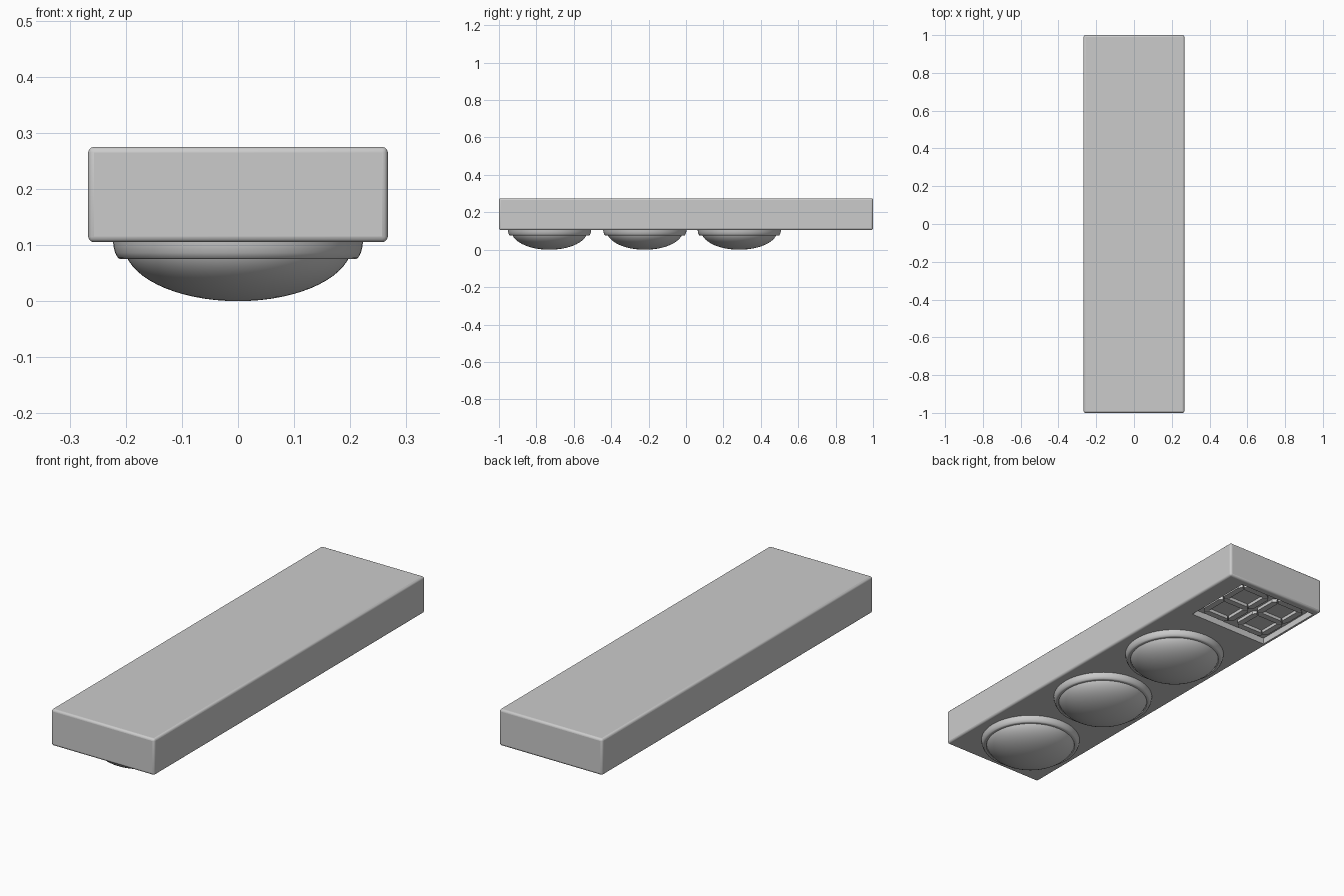
import bpy, bmesh, math
from mathutils import Matrix, Vector

cube = bpy.data.objects.get("Cube")
if cube:
    bpy.data.objects.remove(cube, do_unlink=True)

BOTTOM, TOP = 0.105, 0.275


def add_object(name, bm):
    bmesh.ops.recalc_face_normals(bm, faces=bm.faces)
    mesh = bpy.data.meshes.new(name)
    bm.to_mesh(mesh)
    bm.free()
    obj = bpy.data.objects.new(name, mesh)
    bpy.context.collection.objects.link(obj)
    return obj


def smooth(obj, angle=35):
    bpy.ops.object.select_all(action="DESELECT")
    obj.select_set(True)
    bpy.context.view_layer.objects.active = obj
    bpy.ops.object.shade_smooth_by_angle(angle=math.radians(angle))


def box(name, low, high):
    low, high = Vector(low), Vector(high)
    bm = bmesh.new()
    bmesh.ops.create_cube(bm, size=1)
    bmesh.ops.scale(bm, vec=high - low, verts=bm.verts)
    bmesh.ops.translate(bm, vec=(low + high) / 2, verts=bm.verts)
    return add_object(name, bm)


def lathe(name, profile, y, steps=64):
    bm = bmesh.new()
    verts = [bm.verts.new((r, 0, z)) for r, z in profile]
    edges = [bm.edges.new(pair) for pair in zip(verts, verts[1:])]
    bmesh.ops.spin(bm, geom=verts + edges, cent=(0, 0, 0), axis=(0, 0, 1),
                   angle=math.tau, steps=steps)
    bmesh.ops.remove_doubles(bm, verts=bm.verts, dist=1e-5)
    bmesh.ops.translate(bm, vec=(0, y, 0), verts=bm.verts)
    obj = add_object(name, bm)
    smooth(obj)
    return obj


# Housing with rounded edges and a recessed display window underneath
win_x, win_y, depth = (-0.25, 0.17), (0.615, 0.965), 0.03
housing = box("housing", (-0.267, -1, BOTTOM), (0.267, 1, TOP))
bevel = housing.modifiers.new("rounding", "BEVEL")
bevel.width, bevel.segments = 0.01, 3
cutter = box("display_cutter", (win_x[0], win_y[0], 0), (win_x[1], win_y[1], BOTTOM + depth))
cutter.hide_render = True
cutter.hide_viewport = True
cut = housing.modifiers.new("display_recess", "BOOLEAN")
cut.object, cut.solver = cutter, "EXACT"
smooth(housing)

# Three lamps, each a stepped rim and a domed lens
rim = [(0.19, 0.11), (0.223, 0.11), (0.222, 0.098), (0.219, 0.086),
       (0.214, 0.077), (0.21, 0.075), (0.2, 0.075), (0.197, 0.085)]
dome = []
for i in range(17):
    a = math.pi / 2 * i / 16
    dome.append((0.203 * math.sin(a), 0.1 - 0.1 * math.cos(a)))
for label, y in (("front", -0.73), ("middle", -0.22), ("rear", 0.285)):
    lathe(label + "_lamp_rim", rim, y)
    lathe(label + "_lamp_lens", dome, y)


# Numeral segments: mitred bars raised from the recess floor
def segment(bm, center, length, vertical, thick=0.03):
    h, t = length / 2, thick / 2
    outline = [(-h, 0), (-h + t, -t), (h - t, -t), (h, 0), (h - t, t), (-h + t, t)]
    place = Matrix.Translation((*center, BOTTOM + depth + 0.002))
    if vertical:
        place = place @ Matrix.Rotation(math.pi / 2, 4, "Z")
    face = bm.faces.new([bm.verts.new(place @ Vector((x, y, 0))) for x, y in outline])
    out = bmesh.ops.extrude_face_region(bm, geom=[face])
    moved = [v for v in out["geom"] if isinstance(v, bmesh.types.BMVert)]
    bmesh.ops.translate(bm, vec=(0, 0, -0.017), verts=moved)


mid_x, mid_y = sum(win_x) / 2, sum(win_y) / 2
wide, tall = 0.145, 0.14
for label, side in (("right", -1), ("left", 1)):
    bm = bmesh.new()
    cx = mid_x + side * 0.1
    for row in (-1, 0, 1):
        segment(bm, (cx, mid_y + row * tall), wide - 0.006, False)
    for col in (-1, 1):
        for half in (-1, 1):
            segment(bm, (cx + col * wide / 2, mid_y + half * tall / 2), tall - 0.006, True)
    add_object(label + "_numeral", bm)
